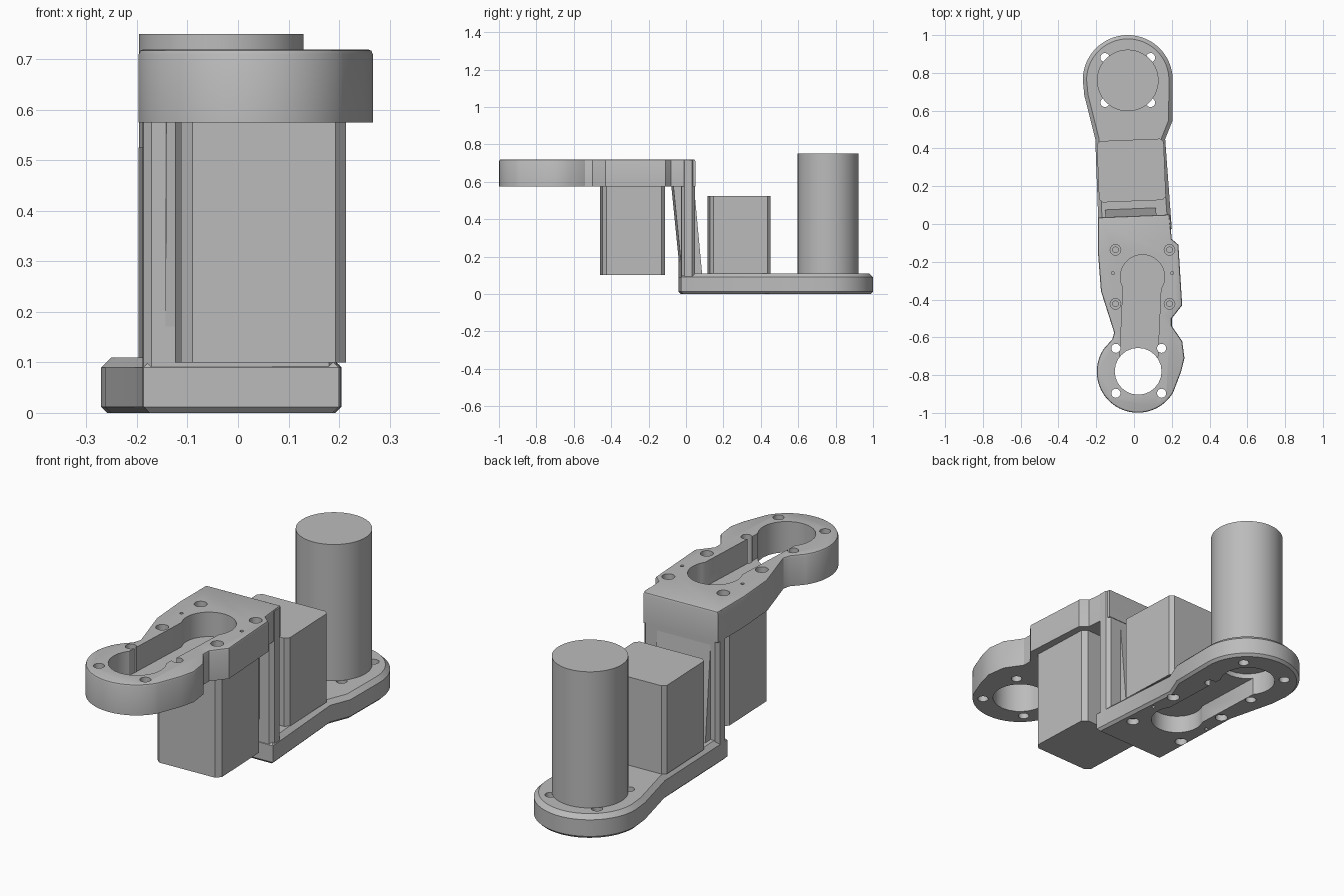
import bpy, bmesh, math
from mathutils import Matrix, Vector

cube = bpy.data.objects.get("Cube")
if cube:
    bpy.data.objects.remove(cube)

grey = bpy.data.materials.new("plain_grey")
grey.use_nodes = True
colour = (0.5, 0.5, 0.5, 1)
grey.diffuse_color = colour
grey.node_tree.nodes["Principled BSDF"].inputs["Base Color"].default_value = colour

TILT = math.radians(2.3)


def arc(cx, cy, r, start, end, n=40):
    angles = [math.radians(start + (end - start) * i / n) for i in range(n + 1)]
    return [(cx + r * math.cos(a), cy + r * math.sin(a)) for a in angles]


def select_only(obj):
    bpy.ops.object.select_all(action='DESELECT')
    obj.select_set(True)
    bpy.context.view_layer.objects.active = obj


def finish(name, bm):
    bmesh.ops.recalc_face_normals(bm, faces=bm.faces)
    mesh = bpy.data.meshes.new(name)
    bm.to_mesh(mesh)
    bm.free()
    mesh.materials.append(grey)
    obj = bpy.data.objects.new(name, mesh)
    bpy.context.collection.objects.link(obj)
    return obj


def prism(name, outline, z0, z1, top=0, bottom=0, segments=1):
    """Extrude an outline upward, easing the top and bottom rims."""
    bm = bmesh.new()
    base = bm.faces.new([bm.verts.new((x, y, z0)) for x, y in outline])
    side = bmesh.ops.extrude_face_region(bm, geom=[base])["geom"]
    bmesh.ops.translate(bm, vec=(0, 0, z1 - z0),
                        verts=[g for g in side if isinstance(g, bmesh.types.BMVert)])
    for z, size in ((z1, top), (z0, bottom)):
        if size:
            rim = [e for e in bm.edges if all(abs(v.co.z - z) < 1e-5 for v in e.verts)]
            bmesh.ops.bevel(bm, geom=rim, offset=size, segments=segments,
                            profile=0.5, affect='EDGES')
    return finish(name, bm)


def block_outline(cx, cy, w, d, cut):
    """Slightly turned rectangle with clipped corners."""
    a, b = w / 2, d / 2
    pts = [(a, b - cut), (a - cut, b), (cut - a, b), (-a, b - cut),
           (-a, cut - b), (cut - a, -b), (a - cut, -b), (a, cut - b)]
    turn = Matrix.Rotation(TILT, 2)
    return [tuple(turn @ Vector(p) + Vector((cx, cy))) for p in pts]


def cut(target, cutter):
    mod = target.modifiers.new("cut", 'BOOLEAN')
    mod.operation, mod.solver, mod.object = 'DIFFERENCE', 'EXACT', cutter
    select_only(target)
    bpy.ops.object.modifier_apply(modifier=mod.name)
    bpy.data.objects.remove(cutter)


def drill(target, x, y, r, z0, z1):
    cut(target, prism("drill", arc(x, y, r, 0, 345, 23), z0, z1))


def smooth(obj):
    select_only(obj)
    bpy.ops.object.shade_smooth_by_angle(angle=math.radians(30))


# Upper arm plate
upper = [(-.19, .035), (-.19, -.16), (-.175, -.355), (-.105, -.575), (-.115, -.61)]
upper += arc(.02, -.782, .217, 146, 330)
upper += [(.25, -.78), (.267, -.71), (.255, -.62), (.2, -.54), (.2, -.5),
          (.255, -.43), (.235, -.11), (.2, -.08), (.187, .05)]
upper_plate = prism("upper_plate", upper, .575, .72, top=.01, segments=2)

# Lower arm plate
lower = arc(-.033, .762, .238, 0, 180)
lower += [(-.263, .68), (-.205, .45), (-.187, -.04), (.2, -.026), (.165, .45), (.203, .545)]
lower_plate = prism("lower_plate", lower, 0, .11, top=.02, bottom=.012)

# Drive slots, through holes and counterbored screw holes in both plates
plates = [
    (upper_plate, (.045, -.28), (.022, -.78), (.025, -.777), .605, .8, .5, 1),
    (lower_plate, (-.013, .29), (-.033, .765), (-.033, .762), -.1, .085, .2, -1),
]
for plate, gear, bore, ring, z0, z1, far, way in plates:
    g, b = Vector(gear), Vector(bore)
    along = (b - g).normalized()
    heading = math.degrees(math.atan2(along.y, along.x))
    slot = arc(*gear, .117, heading + 59, heading + 301, 32)
    across = Vector((-along.y, along.x)) * .1
    slot += [tuple(b - across), tuple(b + across)]
    cut(plate, prism("slot", slot, z0, z1))
    ends = sorted((far, z1 if way > 0 else z0))
    drill(plate, *bore, .124, *ends)
    for sx in (-1, 1):
        for sy in (-1, 1):
            drill(plate, ring[0] + sx * .121, ring[1] + sy * .119, .024, *ends)
            x, y = gear[0] + sx * .143, gear[1] + sy * .143
            face = .72 if way > 0 else 0
            for r, depth in ((.028, .03), (.015, .08)):
                drill(plate, x, y, r, *sorted((face - way * depth, face + way * .05)))
        drill(plate, gear[0] + sx * .157, gear[1] + .02, .008,
              *sorted((face - way * .04, face + way * .05)))
    smooth(plate)

# Upright web joining the plates
web = prism("upright_web", block_outline(.003, .004, .383, .072, .016), .012, .715)
smooth(web)


def wedge(name, x0, x1, profile):
    bm = bmesh.new()
    ends = [bm.faces.new([bm.verts.new((x, y, z)) for y, z in profile]) for x in (x0, x1)]
    for i in range(3):
        j = (i + 1) % 3
        bm.faces.new([ends[0].verts[i], ends[0].verts[j], ends[1].verts[j], ends[1].verts[i]])
    bmesh.ops.rotate(bm, verts=bm.verts, matrix=Matrix.Rotation(TILT, 3, 'Z'))
    return finish(name, bm)


# Tapered stiffeners on each side of the web
wedge("front_stiffener", -.145, .13, [(-.02, .05), (-.073, .58), (-.02, .58)])
wedge("back_stiffener", -.15, .12, [(.025, .1), (.082, .1), (.025, .715)])

# Gear housings and motor
prism("upper_gearbox", block_outline(.045, -.285, .327, .337, .022), .1, .576)
prism("lower_gearbox", block_outline(-.014, .283, .354, .325, .018), .109, .525)
motor = prism("motor", arc(-.033, .76, .163, 0, 355, 71), .109, .75)
smooth(motor)
